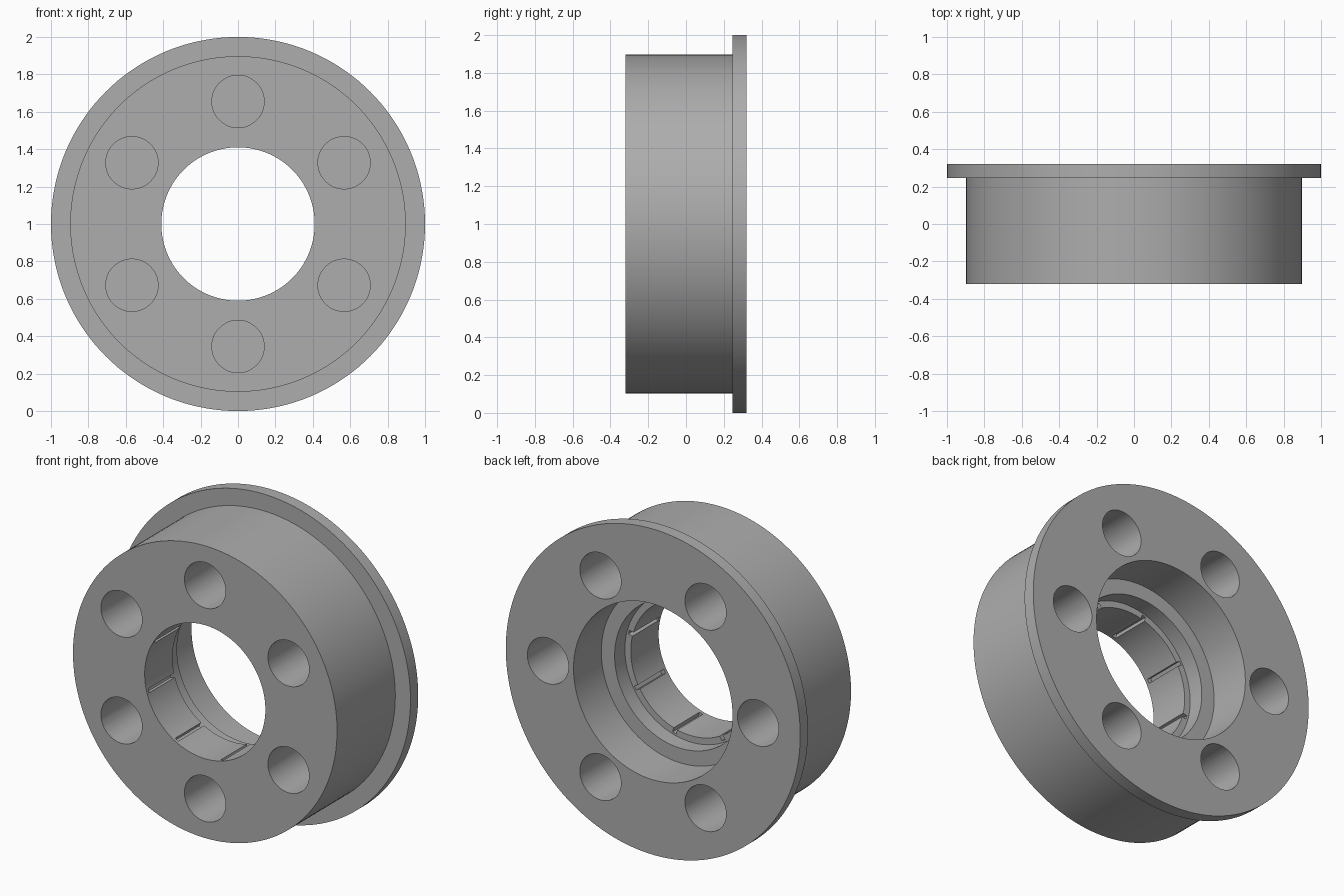
import bpy, bmesh
from math import radians, sin, cos, tau
from mathutils import Matrix, Vector

cube = bpy.data.objects.get("Cube")
if cube:
    bpy.data.objects.remove(cube, do_unlink=True)

CENTRE = Vector((0, 0, 1))
SEGMENTS = 144

steel = bpy.data.materials.new("grey steel")
steel.use_nodes = True
GREY = (0.42, 0.42, 0.42, 1)
steel.diffuse_color = GREY
steel.node_tree.nodes["Principled BSDF"].inputs["Base Color"].default_value = GREY


def add_object(name, bm):
    bmesh.ops.recalc_face_normals(bm, faces=bm.faces)
    mesh = bpy.data.meshes.new(name)
    bm.to_mesh(mesh)
    bm.free()
    mesh.materials.append(steel)
    obj = bpy.data.objects.new(name, mesh)
    bpy.context.collection.objects.link(obj)
    return obj


def lathe(name, profile):
    """Revolve a closed (radius, y) profile around the y axis."""
    bm = bmesh.new()
    rings = []
    for i in range(SEGMENTS):
        a = tau * i / SEGMENTS
        rings.append([bm.verts.new((r * cos(a), y, 1 + r * sin(a)))
                      for r, y in profile])
    n = len(profile)
    for i in range(SEGMENTS):
        p, q = rings[i], rings[(i + 1) % SEGMENTS]
        for j in range(n):
            k = (j + 1) % n
            bm.faces.new((p[j], p[k], q[k], q[j]))
    return add_object(name, bm)


def drill(bm, radius, angle, y0, y1, size):
    """Cylinder along y at a polar position."""
    a = radians(angle)
    place = Matrix.Translation(CENTRE + Vector((radius * cos(a), (y0 + y1) / 2, radius * sin(a))))
    bmesh.ops.create_cone(bm, cap_ends=True, segments=48, radius1=size, radius2=size,
                          depth=y1 - y0, matrix=place @ Matrix.Rotation(radians(90), 4, 'X'))


def groove(bm, angle, r0, r1, y0, y1, width):
    """Thin box along y, cut radially into the inner wall."""
    m = (Matrix.Translation(CENTRE) @ Matrix.Rotation(-radians(angle), 4, 'Y')
         @ Matrix.Translation(((r0 + r1) / 2, (y0 + y1) / 2, 0))
         @ Matrix.Diagonal((r1 - r0, y1 - y0, width, 1)))
    bmesh.ops.create_cube(bm, size=1, matrix=m)


# Flanged hub with stepped bore
hub = lathe("flanged_hub", [
    (0.41, -0.32), (0.897, -0.32), (0.897, 0.245), (1, 0.245), (1, 0.32),
    (0.54, 0.32), (0.54, 0.05), (0.45, 0.05), (0.45, -0.05), (0.41, -0.05)])

# Blind bolt holes on both faces, and slots in the bearing wall
bm = bmesh.new()
for i in range(6):
    drill(bm, 0.655, 30 + 60 * i, -0.4, 0.01, 0.14)
    drill(bm, 0.714, 60 * i, -0.01, 0.4, 0.14)
for i in range(8):
    groove(bm, 15 + 45 * i, 0.38, 0.438, -0.3, 0.0, 0.025)
cutter = add_object("hole_cutter", bm)
cutter.hide_render = True

cut = hub.modifiers.new("holes", 'BOOLEAN')
cut.operation = 'DIFFERENCE'
cut.solver = 'EXACT'
cut.object = cutter
bpy.ops.object.select_all(action='DESELECT')
hub.select_set(True)
bpy.context.view_layer.objects.active = hub
bpy.ops.object.modifier_apply(modifier=cut.name)
bpy.data.objects.remove(cutter, do_unlink=True)
bpy.ops.object.shade_smooth_by_angle(angle=radians(30))
